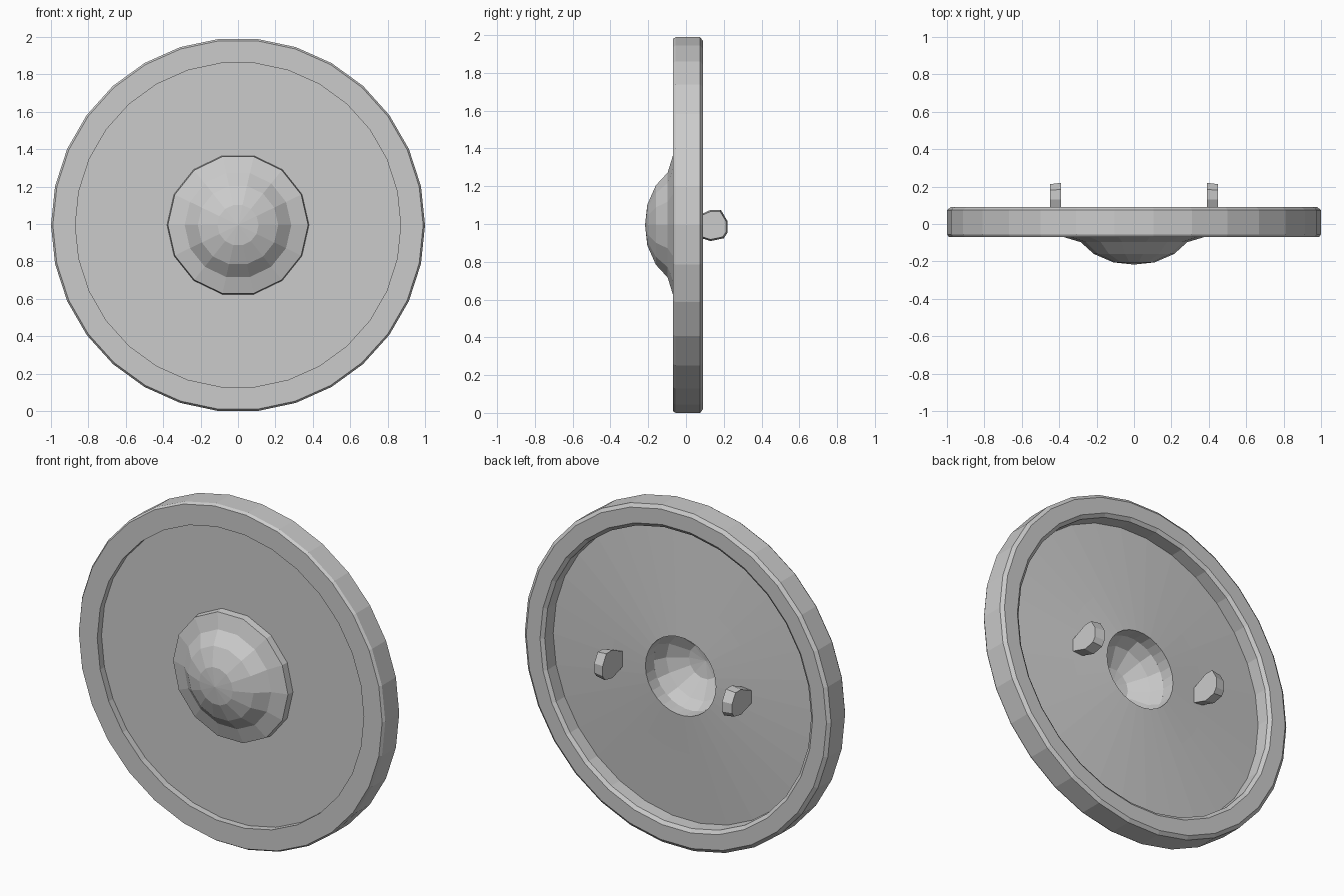
import bpy
import bmesh
from math import cos, sin, tau

cube = bpy.data.objects.get("Cube")
if cube:
    bpy.data.objects.remove(cube)

# Height of the shield's centre when it rests on a flat rim segment
CENTRE = cos(tau / 60)


def finish(name, bm):
    bmesh.ops.remove_doubles(bm, verts=bm.verts, dist=0.0005)
    bmesh.ops.recalc_face_normals(bm, faces=bm.faces)
    mesh = bpy.data.meshes.new(name)
    bm.to_mesh(mesh)
    bm.free()
    obj = bpy.data.objects.new(name, mesh)
    obj.location.z = CENTRE
    bpy.context.collection.objects.link(obj)
    return obj


def lathe(name, profile, sides, closed=True):
    """Turn a (radius, y) profile around the y axis."""
    bm = bmesh.new()
    verts = [bm.verts.new((r, y, 0)) for r, y in profile]
    pairs = list(zip(verts, verts[1:]))
    if closed:
        pairs.append((verts[-1], verts[0]))
    edges = [bm.edges.new(p) for p in pairs]
    bmesh.ops.spin(bm, geom=verts + edges, cent=(0, 0, 0), axis=(0, 1, 0),
                   angle=tau, steps=sides)
    return finish(name, bm)


# Thick rim with chamfered back edges
lathe("rim", [(0.87, -0.07), (0.99, -0.07), (1.0, -0.055), (1.0, 0.075),
              (0.98, 0.09), (0.89, 0.09), (0.87, 0.075)], 30)

# Board: flat front, back rising gently toward the central hole
lathe("board", [(0.88, -0.03), (0.23, -0.03), (0.23, 0.05),
                (0.46, 0.03), (0.88, -0.005)], 30)

# Hollow domed boss with a sloping flange
lathe("boss", [(0, -0.217), (0.11, -0.205), (0.215, -0.16), (0.285, -0.097),
               (0.375, -0.07), (0.38, -0.028), (0.235, -0.028),
               (0.2, -0.10), (0.1, -0.17), (0, -0.185)], 14, closed=False)

# Grip stubs: faceted blocks standing on the back of the board
STUB = [(0.02, 0.03), (0.13, 0.08), (0.185, 0.08), (0.22, 0.02),
        (0.22, -0.04), (0.20, -0.07), (0.13, -0.085), (0.02, -0.05)]
for name, side in (("left_grip_stub", 1), ("right_grip_stub", -1)):
    bm = bmesh.new()
    base = bm.faces.new([bm.verts.new((side * 0.39, y, z)) for y, z in STUB])
    moved = bmesh.ops.extrude_face_region(bm, geom=[base], use_keep_orig=True)
    cap = [v for v in moved["geom"] if isinstance(v, bmesh.types.BMVert)]
    bmesh.ops.translate(bm, verts=cap, vec=(side * 0.06, 0, 0))
    # Slightly narrower outer end
    for v in cap:
        v.co.y = 0.13 + (v.co.y - 0.13) * 0.92
        v.co.z *= 0.9
    finish(name, bm)
